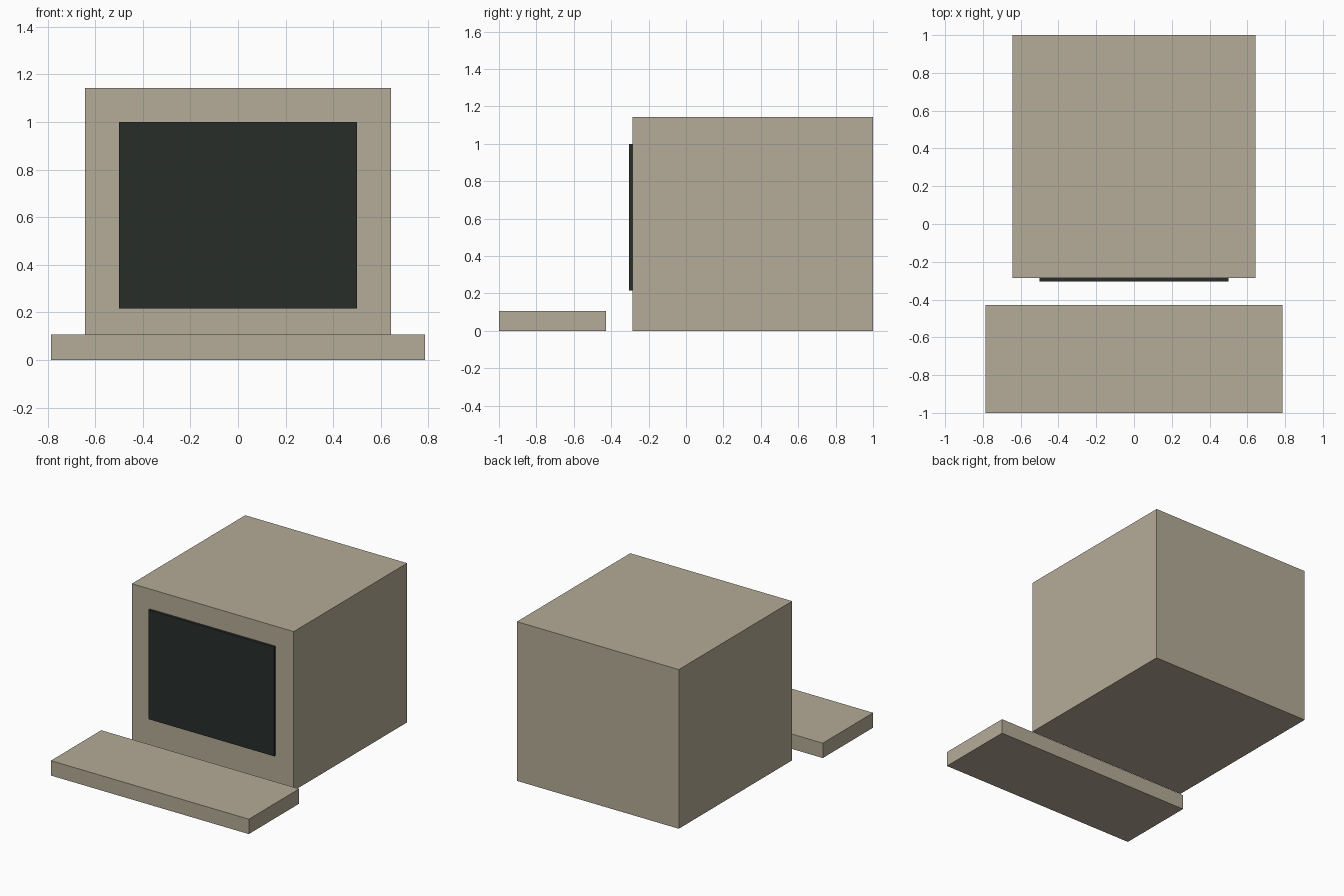
import bpy

if "Cube" in bpy.data.objects:
    bpy.data.objects.remove(bpy.data.objects["Cube"])


def material(name, color):
    mat = bpy.data.materials.new(name)
    mat.diffuse_color = (*color, 1.0)
    mat.use_nodes = True
    mat.node_tree.nodes["Principled BSDF"].inputs["Base Color"].default_value = mat.diffuse_color
    return mat


def box(name, low, high, mat):
    """Flat-faced box spanning two opposite corners."""
    center = [(a + b) / 2 for a, b in zip(low, high)]
    bpy.ops.mesh.primitive_cube_add(size=1, location=center)
    obj = bpy.context.object
    obj.name = name
    obj.scale = [b - a for a, b in zip(low, high)]
    bpy.ops.object.transform_apply(location=False, rotation=False, scale=True)
    obj.data.materials.append(mat)
    return obj


beige = material("beige_plastic", (0.46, 0.41, 0.31))
dark = material("dark_glass", (0.02, 0.027, 0.023))

# Monitor case
box("monitor_case", (-0.643, -0.286, 0), (0.643, 1.0, 1.143), beige)

# Screen panel standing slightly proud of the case front
box("screen", (-0.5, -0.304, 0.216), (0.5, -0.286, 1.0), dark)

# Keyboard slab in front
box("keyboard", (-0.786, -1.0, 0), (0.786, -0.429, 0.107), beige)
